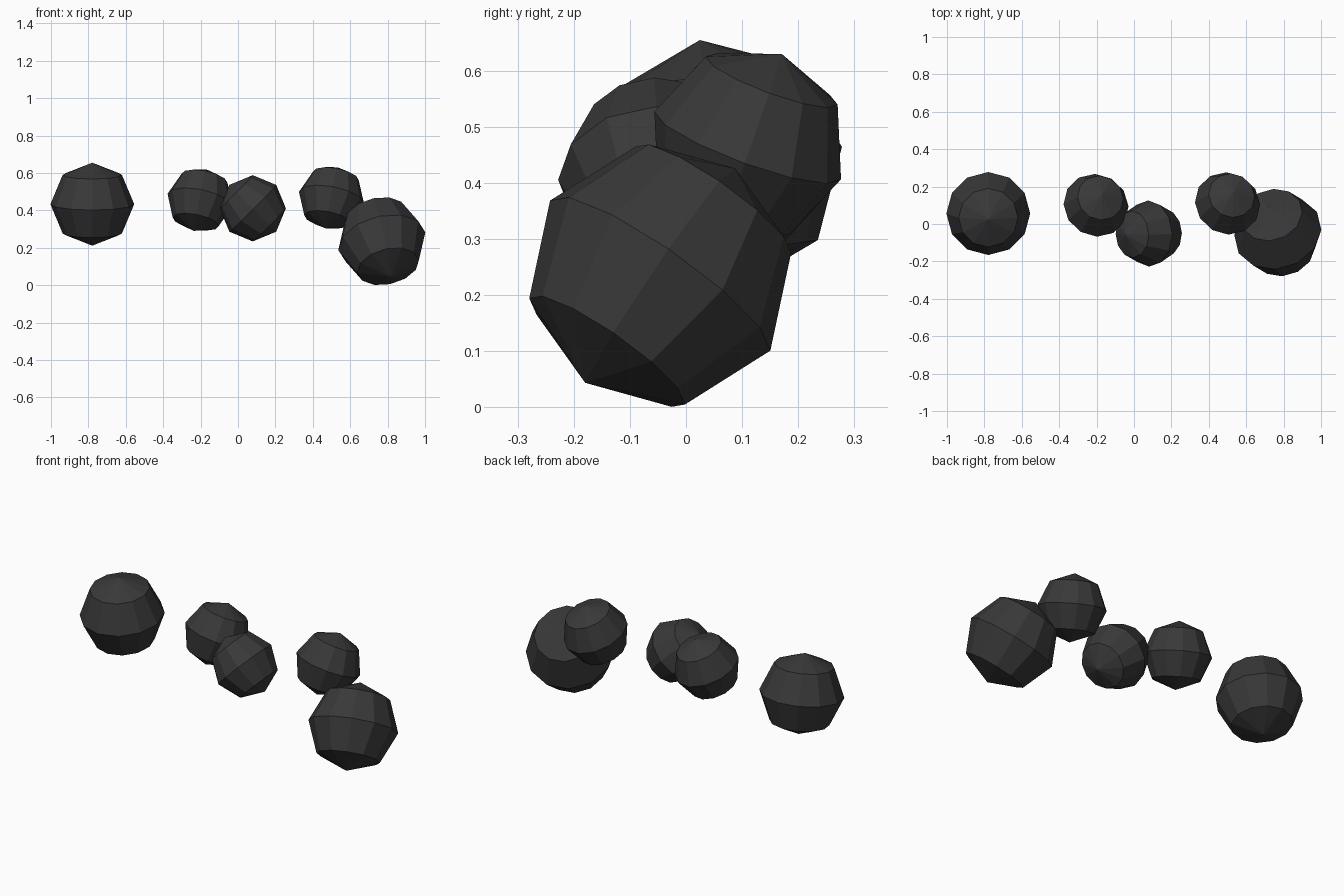
import bpy, bmesh
from mathutils import Vector

if "Cube" in bpy.data.objects:
    bpy.data.objects.remove(bpy.data.objects["Cube"])

# single near-black colour
mat = bpy.data.materials.new("charcoal_black")
mat.diffuse_color = (0.04, 0.04, 0.04, 1)
mat.use_nodes = True
mat.node_tree.nodes["Principled BSDF"].inputs["Base Color"].default_value = mat.diffuse_color


def low_poly_ball(name, centre, radius, axis):
    """Flat-shaded ball: 12 sides, 4 bands, pole pointing along axis."""
    me = bpy.data.meshes.new(name)
    bm = bmesh.new()
    bmesh.ops.create_uvsphere(bm, u_segments=12, v_segments=4, radius=radius)
    turn = Vector((0, 0, 1)).rotation_difference(Vector(axis).normalized())
    for v in bm.verts:
        v.co = turn @ v.co
    bm.to_mesh(me)
    bm.free()
    me.materials.append(mat)
    ob = bpy.data.objects.new(name, me)
    ob.location = centre
    bpy.context.collection.objects.link(ob)
    return ob


# large outer balls
low_poly_ball("large_ball_left", (-0.779, 0.056, 0.433), 0.224, (0, -0.14, 0.99))
low_poly_ball("large_ball_right", (0.769, -0.046, 0.235), 0.238, (-0.2, 0.56, 0.80))

# small inner balls
low_poly_ball("small_ball_left", (-0.203, 0.100, 0.455), 0.177, (0.19, 0.32, 0.93))
low_poly_ball("small_ball_middle", (0.079, -0.051, 0.411), 0.177, (-0.7, -0.03, 0.7))
low_poly_ball("small_ball_right", (0.500, 0.110, 0.467), 0.177, (0.18, 0.34, 0.92))
